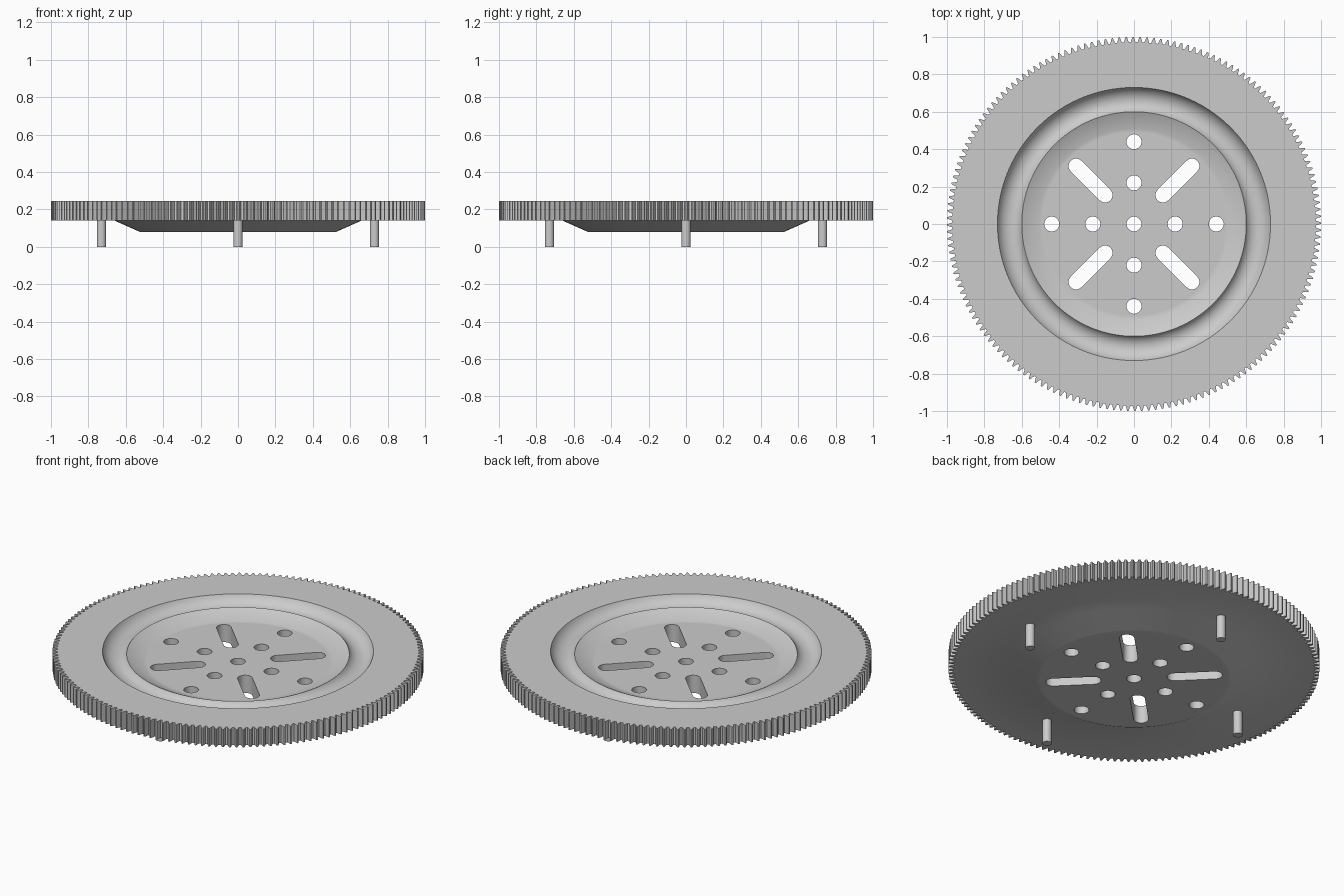
import bpy
import bmesh
from math import cos, sin, pi, atan, radians
from mathutils import Matrix, Vector

if "Cube" in bpy.data.objects:
    bpy.data.objects.remove(bpy.data.objects["Cube"])

TEETH = 168
TOP, UNDER, FLOOR, DISH_BASE = 0.246, 0.14, 0.185, 0.08
SEGS = TEETH * 4

grey = bpy.data.materials.new("plain grey")
grey.use_nodes = True
grey.diffuse_color = (0.6, 0.6, 0.6, 1)
grey.node_tree.nodes["Principled BSDF"].inputs["Base Color"].default_value = (0.6, 0.6, 0.6, 1)


def finish(name, bm):
    bmesh.ops.recalc_face_normals(bm, faces=bm.faces)
    mesh = bpy.data.meshes.new(name)
    bm.to_mesh(mesh)
    bm.free()
    mesh.materials.append(grey)
    obj = bpy.data.objects.new(name, mesh)
    bpy.context.collection.objects.link(obj)
    return obj


def smooth(obj):
    bpy.ops.object.select_all(action='DESELECT')
    obj.select_set(True)
    bpy.context.view_layer.objects.active = obj
    bpy.ops.object.shade_smooth_by_angle(angle=radians(30))


def groove(r_in, z_in, r_out, z_out, depth, steps):
    """Circular-arc trough between two rims, listed from inside to outside."""
    half = (r_out - r_in) / 2
    sweep = 2 * atan(depth / half)
    radius = half / sin(sweep)
    points = []
    for i in range(steps + 1):
        t = i / steps
        a = sweep * (2 * t - 1)
        sag = radius * (cos(a) - cos(sweep))
        points.append(((r_in + r_out) / 2 + radius * sin(a), z_in + (z_out - z_in) * t - sag))
    return points


# Toothed wheel: a lathed section whose rim rings follow the tooth outline
section = [(0.49, FLOOR), (0.51, FLOOR)]
section += groove(0.6, 0.228, 0.73, TOP, 0.04, 14)
section += [("rim", TOP), ("rim", UNDER), (0.66, UNDER), (0.525, DISH_BASE), (0.505, DISH_BASE)]

bm = bmesh.new()
rings = []
for r, z in section:
    ring = []
    for i in range(SEGS):
        # each tooth: two tip corners, then two root corners
        tip = i % 4 < 2
        a = 2 * pi * (i + (-0.1 if i % 2 else 0.1) * (1 if tip else -1)) / SEGS
        radius = (1.0 if tip else 0.972) if r == "rim" else r
        ring.append(bm.verts.new((radius * cos(a), radius * sin(a), z)))
    rings.append(ring)
for low, high in zip(rings, rings[1:]):
    for i in range(SEGS):
        j = (i + 1) % SEGS
        bm.faces.new((low[i], low[j], high[j], high[i]))
bm.faces.new(rings[0])
bm.faces.new(rings[-1])
wheel = finish("toothed_wheel", bm)

# Cutters: round holes in a cross, slots on the diagonals
HOLE = 0.04
bm = bmesh.new()


def cut_prism(outline):
    face = bm.faces.new([bm.verts.new((x, y, -0.1)) for x, y in outline])
    top = bmesh.ops.extrude_face_region(bm, geom=[face])["geom"]
    bmesh.ops.translate(bm, verts=[v for v in top if isinstance(v, bmesh.types.BMVert)],
                        vec=(0, 0, 0.6))


def capsule(start, end, angle, steps=16):
    pts = []
    for centre, base in ((end, -pi / 2), (start, pi / 2)):
        for k in range(steps + (start != end)):
            a = base + pi * k / steps
            p = Matrix.Rotation(angle, 2) @ Vector((centre + HOLE * cos(a), HOLE * sin(a)))
            pts.append((p.x, p.y))
    return pts


cut_prism(capsule(0, 0, 0))
for quarter in range(4):
    angle = quarter * pi / 2
    for distance in (0.22, 0.44):
        cut_prism(capsule(distance, distance, angle))
    cut_prism(capsule(0.219, 0.438, angle + pi / 4))
cutter = finish("hole_cutter", bm)
cutter.hide_render = True

boolean = wheel.modifiers.new("holes", 'BOOLEAN')
boolean.operation = 'DIFFERENCE'
boolean.solver = 'EXACT'
boolean.object = cutter
bpy.context.view_layer.objects.active = wheel
bpy.ops.object.modifier_apply(modifier=boolean.name)
bpy.data.objects.remove(cutter)
smooth(wheel)

# Four locating pins under the rim
for name, x, y in (("left_pin", 1, 0), ("right_pin", -1, 0), ("front_pin", 0, -1), ("back_pin", 0, 1)):
    bm = bmesh.new()
    height = UNDER + 0.01
    bmesh.ops.create_cone(bm, cap_ends=True, segments=32, radius1=0.025, radius2=0.025, depth=height,
                          matrix=Matrix.Translation((x * 0.73, y * 0.73, height / 2)))
    smooth(finish(name, bm))
